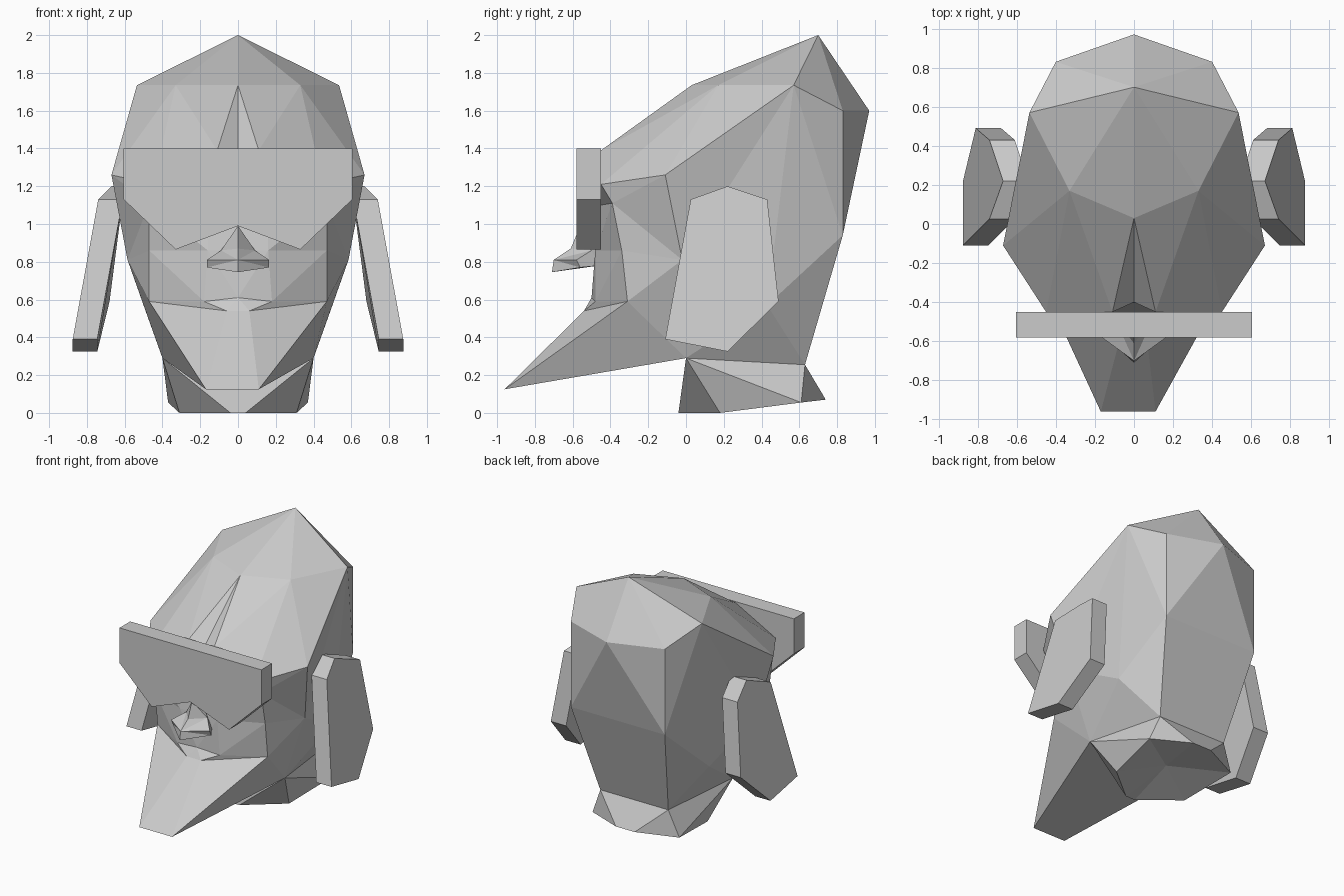
import bpy
import bmesh

cube = bpy.data.objects.get("Cube")
if cube:
    bpy.data.objects.remove(cube, do_unlink=True)

# One flat grey for the whole bust
grey = bpy.data.materials.new("plain_grey")
grey.use_nodes = True
colour = (0.6, 0.6, 0.6, 1)
grey.diffuse_color = colour
bsdf = grey.node_tree.nodes["Principled BSDF"]
bsdf.inputs["Base Color"].default_value = colour
bsdf.inputs["Roughness"].default_value = 0.8


def finish(name, bm):
    bmesh.ops.recalc_face_normals(bm, faces=bm.faces)
    mesh = bpy.data.meshes.new(name)
    bm.to_mesh(mesh)
    bm.free()
    mesh.materials.append(grey)
    obj = bpy.data.objects.new(name, mesh)
    bpy.context.collection.objects.link(obj)
    return obj


def mirrored_solid(name, points, fans, spine):
    """Triangle fans on both sides, joined across the middle along the spine."""
    bm = bmesh.new()
    left, right = {}, {}
    for key, (x, y, z) in points.items():
        left[key] = bm.verts.new((x, y, z))
        right[key] = bm.verts.new((-x, y, z)) if x else left[key]
    for side in (left, right):
        for hub, ring in fans.items():
            ring = ring.split()
            for a, b in zip(ring, ring[1:]):
                bm.faces.new((side[hub], side[a], side[b]))
    spine = spine.split()
    for a, b in zip(spine, spine[1:]):
        corners = dict.fromkeys((left[a], left[b], right[b], right[a]))
        bm.faces.new(list(corners))
    return finish(name, bm)


def plate(name, outline, back):
    """Closed slab between an outline and its copy moved by back."""
    bm = bmesh.new()
    front = [bm.verts.new(p) for p in outline]
    rear = [bm.verts.new([a + b for a, b in zip(p, back)]) for p in outline]
    bm.faces.new(front)
    bm.faces.new(rear[::-1])
    for i in range(len(front)):
        j = (i + 1) % len(front)
        bm.faces.new((front[i], rear[i], rear[j], front[j]))
    return finish(name, bm)


# Head with forehead groove and long pointed beard
jaw, nape = (0.4, 0, 0.29), (0.29, 0.63, 0.255)
head_points = {
    "crown": (0, 0.7, 2), "corner": (0.535, 0.57, 1.735),
    "forehead": (0.33, 0.17, 1.735), "crest": (0, 0.03, 1.735),
    "rear": (0, 0.97, 1.6), "backtop": (0.4, 0.83, 1.6),
    "backmid": (0.4, 0.83, 0.94), "nape": nape, "jaw": jaw,
    "side": (0.5, 0.43, 0.57), "cheek": (0.585, -0.02, 0.81),
    "temple": (0.67, -0.11, 1.26), "brow": (0.45, -0.45, 1.21),
    "ridge": (0.11, -0.45, 1.39), "groove": (0, -0.4, 1.36),
    "socket": (0.16, -0.45, 1.1), "eye": (0.47, -0.39, 1.11),
    "face": (0.47, -0.34, 0.86), "jowl": (0.47, -0.31, 0.59),
    "nostril": (0.16, -0.48, 0.86), "mouth": (0.18, -0.48, 0.59),
    "liptop": (0, -0.5, 0.61), "lip": (0.06, -0.54, 0.54),
    "tip": (0.14, -0.96, 0.125),
}
head_fans = {
    "corner": "crown forehead temple cheek side backmid backtop crown",
    "forehead": "crown crest ridge brow temple",
    "ridge": "crest groove socket brow",
    "rear": "crown backtop backmid",
    "nape": "backmid side jaw",
    "cheek": "side jaw jowl face eye temple",
    "brow": "socket eye temple",
    "eye": "face nostril socket",
    "mouth": "jowl face nostril liptop lip jowl",
    "tip": "jaw jowl lip",
}
head = mirrored_solid(
    "head", head_points, head_fans,
    "rear backmid nape jaw tip lip liptop nostril socket groove")

# The beard end sits slightly off centre
for v in head.data.vertices:
    if v.co.y < -0.9:
        v.co.x -= 0.03

# Flared neck with a hollow underside
neck_points = {
    "jaw": jaw, "nape": nape, "throat": (0.04, -0.04, 0),
    "side": (0.31, 0.18, 0), "back": (0.37, 0.61, 0.055),
    "rear": (0.08, 0.74, 0.07), "hollow": (0, 0.35, 0.09),
}
neck_fans = {
    "back": "jaw nape rear hollow side jaw",
    "throat": "jaw side hollow",
}
mirrored_solid("neck", neck_points, neck_fans,
               "jaw nape rear hollow throat jaw")

# Nose
nose_points = {
    "bridge": (0, -0.56, 0.99), "hump": (0, -0.61, 0.87),
    "tip": (0, -0.7, 0.81), "under": (0, -0.71, 0.745),
    "slope": (0.09, -0.5, 0.86), "wing": (0.165, -0.58, 0.81),
    "flare": (0.165, -0.56, 0.77), "root": (0.1, -0.46, 0.78),
    "top": (0, -0.46, 0.98),
}
nose_fans = {
    "slope": "top bridge hump tip wing root top",
    "flare": "wing tip under root wing",
}
mirrored_solid("nose", nose_points, nose_fans, "under root top")

# Visor, notched over the nose
half = [(0.605, 1.4), (0.605, 1.13), (0.33, 0.865)]
rim = half + [(0, 0.99)] + [(-x, z) for x, z in reversed(half)]
plate("visor", [(x, -0.58, z) for x, z in rim], (0, 0.13, 0))

# Hanging ear flaps, slanting outward toward the bottom
flap = [(0.74, 0.025, 1.13), (0.67, 0.22, 1.2), (0.74, 0.43, 1.13),
        (0.81, 0.49, 0.59), (0.875, 0.22, 0.325), (0.875, -0.11, 0.39)]
for name, s in (("left_ear", 1), ("right_ear", -1)):
    plate(name, [(s * x, y, z) for x, y, z in flap], (-0.13 * s, 0, 0))
